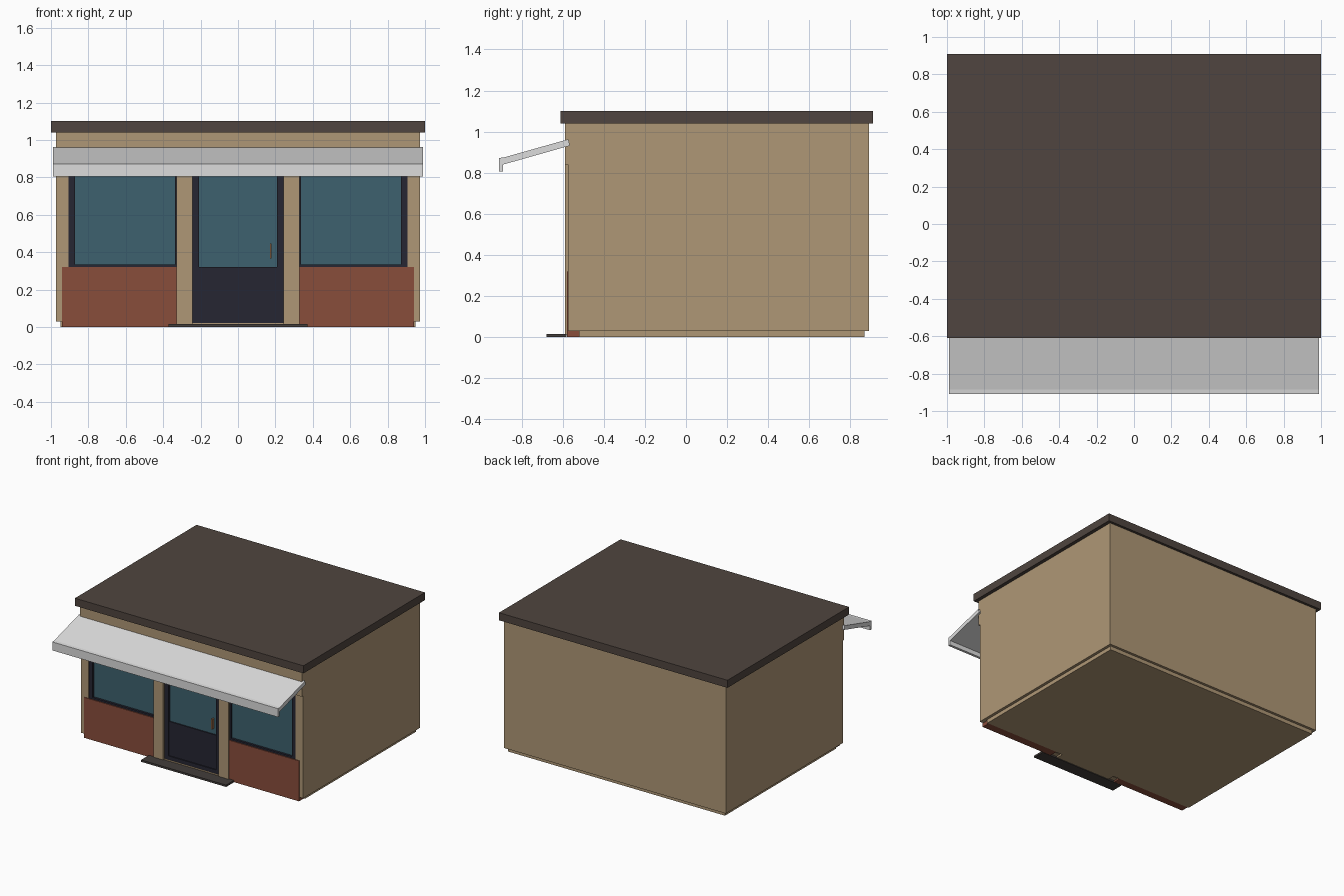
import bpy
import bmesh

default = bpy.data.objects.get("Cube")
if default:
    bpy.data.objects.remove(default, do_unlink=True)


def material(name, rgb):
    m = bpy.data.materials.new(name)
    m.use_nodes = True
    col = (*rgb, 1)
    m.diffuse_color = col
    bsdf = m.node_tree.nodes["Principled BSDF"]
    bsdf.inputs["Base Color"].default_value = col
    bsdf.inputs["Roughness"].default_value = 0.8
    return m


TAN = material("tan plaster", (0.43, 0.31, 0.18))
BRICK = material("red brick", (0.25, 0.074, 0.044))
GLASS = material("teal glass", (0.047, 0.12, 0.156))
FRAME = material("dark frame", (0.019, 0.019, 0.032))
ROOF = material("brown roof", (0.08, 0.06, 0.05))
AWNING = material("pale awning", (0.72, 0.72, 0.72))
STONE = material("dark step", (0.055, 0.047, 0.043))
BRASS = material("brass", (0.38, 0.18, 0.08))


def finish(name, bm, mat):
    bmesh.ops.recalc_face_normals(bm, faces=bm.faces)
    me = bpy.data.meshes.new(name)
    bm.to_mesh(me)
    bm.free()
    me.materials.append(mat)
    ob = bpy.data.objects.new(name, me)
    bpy.context.collection.objects.link(ob)
    return ob


def box(name, x, y, z, mat):
    """Box between the low and high value on each axis."""
    bm = bmesh.new()
    bmesh.ops.create_cube(bm, size=1)
    for v in bm.verts:
        v.co = [r[0] if c < 0 else r[1] for c, r in zip(v.co, (x, y, z))]
    return finish(name, bm, mat)


def extrude_x(name, profile, half, mat):
    """Side profile of (y, z) points extruded across the width."""
    bm = bmesh.new()
    face = bm.faces.new([bm.verts.new((-half, y, z)) for y, z in profile])
    out = bmesh.ops.extrude_face_region(bm, geom=[face])
    for v in out["geom"]:
        if isinstance(v, bmesh.types.BMVert):
            v.co.x = half
    return finish(name, bm, mat)


def frame(name, x, z, side, rail, y):
    """Four bars around an opening."""
    box(name + "_left_bar", (x[0], x[0] + side), y, z, FRAME)
    box(name + "_right_bar", (x[1] - side, x[1]), y, z, FRAME)
    inner = (x[0] + side, x[1] - side)
    box(name + "_bottom_bar", inner, y, (z[0], z[0] + rail), FRAME)
    box(name + "_top_bar", inner, y, (z[1] - rail, z[1]), FRAME)


# Building shell and roof
HEAD = 0.84
box("main_walls", (-0.972, 0.972), (-0.54, 0.89), (0.03, 1.04), TAN)
box("front_lintel", (-0.972, 0.972), (-0.59, -0.54), (HEAD, 1.04), TAN)
box("foundation", (-0.95, 0.95), (-0.52, 0.87), (0, 0.03), TAN)
box("roof_slab", (-1, 1), (-0.61, 0.91), (1.04, 1.10), ROOF)

# Shop windows, brick bases and posts on each side
for s, label in ((-1, "right"), (1, "left")):
    def span(a, b):
        return tuple(sorted((s * a, s * b)))
    box(label + "_corner_post", span(0.905, 0.972), (-0.575, -0.54), (0.03, HEAD), TAN)
    box(label + "_door_post", span(0.243, 0.328), (-0.59, -0.54), (0.012, HEAD), TAN)
    box(label + "_brick_base", span(0.30, 0.94), (-0.58, -0.515), (0, 0.32), BRICK)
    frame(label + "_window", span(0.305, 0.905), (0.32, HEAD), 0.033, 0.014, (-0.573, -0.54))
    box(label + "_window_glass", span(0.32, 0.88), (-0.556, -0.54), (0.33, 0.83), GLASS)

# Door
frame("door", (-0.243, 0.243), (0.02, HEAD), 0.035, 0.03, (-0.573, -0.54))
box("door_panel", (-0.208, 0.208), (-0.565, -0.54), (0.02, 0.32), FRAME)
box("door_glass", (-0.208, 0.208), (-0.556, -0.54), (0.32, 0.82), GLASS)
box("door_handle", (0.17, 0.18), (-0.578, -0.556), (0.365, 0.445), BRASS)
box("door_sill", (-0.243, 0.243), (-0.575, -0.52), (0, 0.02), TAN)
box("front_step", (-0.372, 0.372), (-0.68, -0.582), (0, 0.015), STONE)

# Sloping awning with a hanging front lip
extrude_x("awning", [(-0.91, 0.805), (-0.89, 0.805), (-0.89, 0.84), (-0.565, 0.932),
                     (-0.573, 0.963), (-0.885, 0.875), (-0.91, 0.872)], 0.988, AWNING)
